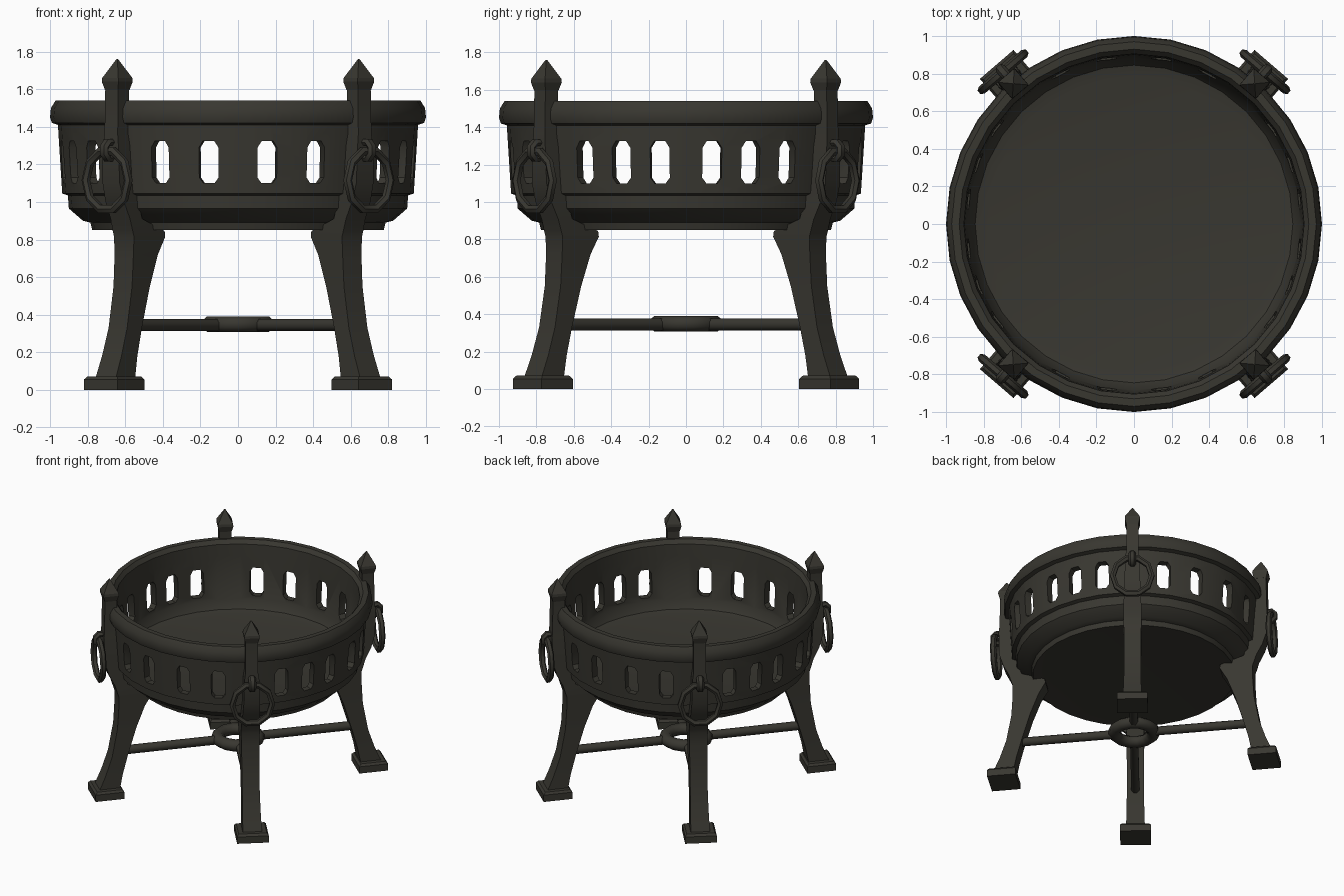
import bpy, bmesh, math
from mathutils import Matrix, Vector

if "Cube" in bpy.data.objects:
    bpy.data.objects.remove(bpy.data.objects["Cube"])

iron = bpy.data.materials.new("dark_iron")
iron.diffuse_color = (0.040, 0.038, 0.030, 1)
iron.use_nodes = True
iron.node_tree.nodes["Principled BSDF"].inputs["Base Color"].default_value = iron.diffuse_color

def finish(name, bm, angle=35):
    bmesh.ops.recalc_face_normals(bm, faces=bm.faces)
    me = bpy.data.meshes.new(name)
    bm.to_mesh(me)
    bm.free()
    me.materials.append(iron)
    ob = bpy.data.objects.new(name, me)
    bpy.context.collection.objects.link(ob)
    smooth(ob, angle)
    return ob

def smooth(ob, angle=35):
    bpy.ops.object.select_all(action='DESELECT')
    ob.select_set(True)
    bpy.context.view_layer.objects.active = ob
    bpy.ops.object.shade_smooth_by_angle(angle=math.radians(angle))

def bridge(bm, a, b):
    n = len(a)
    for i in range(n):
        bm.faces.new((a[i], a[(i + 1) % n], b[(i + 1) % n], b[i]))

def lathe(bm, profile, segs):
    """Closed solid of revolution; the profile starts and ends at the flat caps."""
    rings = [[bm.verts.new((r * math.cos(2 * math.pi * i / segs),
                            r * math.sin(2 * math.pi * i / segs), z))
              for i in range(segs)] for r, z in profile]
    for a, b in zip(rings, rings[1:]):
        bridge(bm, a, b)
    bm.faces.new(rings[0])
    bm.faces.new(rings[-1])

def loft(bm, sections, m):
    """Square bar through sections (z, inner radius, outer radius, half width)."""
    rings = [[bm.verts.new(m @ Vector(p)) for p in
              ((a, -w, z), (b, -w, z), (b, w, z), (a, w, z))] for z, a, b, w in sections]
    for a, b in zip(rings, rings[1:]):
        bridge(bm, a, b)
    bm.faces.new(rings[0])
    bm.faces.new(rings[-1])

def torus(bm, R, tr, tz, n, k, m):
    """Ring about local z with an elliptical tube (tr wide, tz high)."""
    rings = []
    for i in range(n):
        t = 2 * math.pi * (i + 0.5) / n
        ring = []
        for j in range(k):
            u = 2 * math.pi * (j + 0.5) / k
            r = R + tr * math.cos(u)
            ring.append(bm.verts.new(m @ Vector((r * math.cos(t), r * math.sin(t), tz * math.sin(u)))))
        rings.append(ring)
    for i in range(n):
        bridge(bm, rings[i], rings[(i + 1) % n])

def turn(deg):
    return Matrix.Rotation(math.radians(deg), 4, 'Z')

# Fire bowl: stepped base, slatted wall, heavy rim, shallow floor
bm = bmesh.new()
lathe(bm, [(0.70, 0.855), (0.775, 0.85), (0.785, 0.89), (0.825, 0.90), (0.90, 0.965),
           (0.905, 1.035), (0.935, 1.045), (0.945, 1.20), (0.958, 1.41), (0.99, 1.42),
           (1.0, 1.45), (0.995, 1.50), (0.97, 1.54), (0.93, 1.54), (0.905, 1.51),
           (0.90, 1.42), (0.885, 1.07), (0.845, 1.005), (0.78, 0.99)], 32)
bowl = finish("fire_bowl", bm)

# Window cutters: four front and back, six on each side
bm = bmesh.new()
spread = {0: (8.5, 21.5, 35), 90: (9.5, 26), 180: (8.5, 21.5, 35), 270: (9.5, 26)}
outline = [(-0.052, 1.13), (-0.03, 1.10), (0.03, 1.10), (0.052, 1.13),
           (0.052, 1.29), (0.03, 1.325), (-0.03, 1.325), (-0.052, 1.29)]
for centre, offsets in spread.items():
    for off in offsets:
        for s in (-1, 1):
            m = turn(centre + s * off)
            a, b = ([bm.verts.new(m @ Vector((r, y, z))) for y, z in outline] for r in (0.8, 1.1))
            bridge(bm, a, b)
            bm.faces.new(a)
            bm.faces.new(b)
cutter = finish("window_cutter", bm)
cutter.hide_render = True
mod = bowl.modifiers.new("windows", 'BOOLEAN')
mod.operation, mod.solver, mod.object = 'DIFFERENCE', 'EXACT', cutter
bpy.context.view_layer.objects.active = bowl
bpy.ops.object.modifier_apply(modifier=mod.name)
bpy.data.objects.remove(cutter)
smooth(bowl)

# Four corner assemblies
A = 49.3
corners = {"back_right": A, "back_left": 180 - A, "front_left": 180 + A, "front_right": -A}
for side, ang in corners.items():
    m = turn(ang)
    # Curved leg with bracket, running up into the post
    bm = bmesh.new()
    loft(bm, [(0.05, 0.925, 1.085, 0.072), (0.18, 0.90, 1.03, 0.068), (0.33, 0.86, 0.98, 0.065),
              (0.55, 0.795, 0.94, 0.065), (0.72, 0.73, 0.93, 0.066), (0.815, 0.675, 0.93, 0.07),
              (0.845, 0.68, 0.94, 0.07), (0.91, 0.86, 0.96, 0.068), (1.00, 0.89, 1.005, 0.065),
              (1.10, 0.92, 1.035, 0.06), (1.30, 0.93, 1.04, 0.055), (1.36, 0.94, 1.035, 0.046),
              (1.62, 0.94, 1.03, 0.045)], m)
    finish(side + "_leg", bm)
    # Foot block with a sloped top edge
    bm = bmesh.new()
    loft(bm, [(0.0, 0.90, 1.12, 0.118), (0.055, 0.90, 1.12, 0.118), (0.072, 0.915, 1.105, 0.105)], m)
    finish(side + "_foot", bm, 20)
    # Pointed finial
    bm = bmesh.new()
    loft(bm, [(1.595, 0.939, 1.031, 0.046), (1.64, 0.926, 1.044, 0.058), (1.66, 0.928, 1.042, 0.056),
              (1.76, 0.982, 0.988, 0.003)], m)
    finish(side + "_finial", bm, 20)
    # Hook holding the ring handle
    bm = bmesh.new()
    torus(bm, 0.045, 0.022, 0.028, 8, 6,
          m @ Matrix.Translation((1.05, 0, 1.275)) @ Matrix.Rotation(math.pi / 2, 4, 'X'))
    finish(side + "_hook", bm, 50)
    # Hanging ring handle
    bm = bmesh.new()
    torus(bm, 0.155, 0.024, 0.024, 10, 6,
          m @ Matrix.Translation((1.068, 0, 1.115)) @ Matrix.Diagonal((1, 0.96, 1.04, 1))
          @ Matrix.Rotation(math.pi / 2, 4, 'Y'))
    finish(side + "_ring_handle", bm, 50)
    # Stretcher bar from the centre ring to the leg
    bm = bmesh.new()
    bmesh.ops.create_cone(bm, cap_ends=True, segments=8, radius1=0.034, radius2=0.034, depth=0.75,
                          matrix=m @ Matrix.Translation((0.535, 0, 0.345))
                          @ Matrix.Rotation(math.pi / 2, 4, 'Y') @ turn(22.5))
    finish(side + "_stretcher", bm, 50)

# Centre ring joining the stretchers
bm = bmesh.new()
torus(bm, 0.15, 0.05, 0.045, 14, 8, Matrix.Translation((0, 0, 0.35)))
finish("stretcher_ring", bm, 50)
